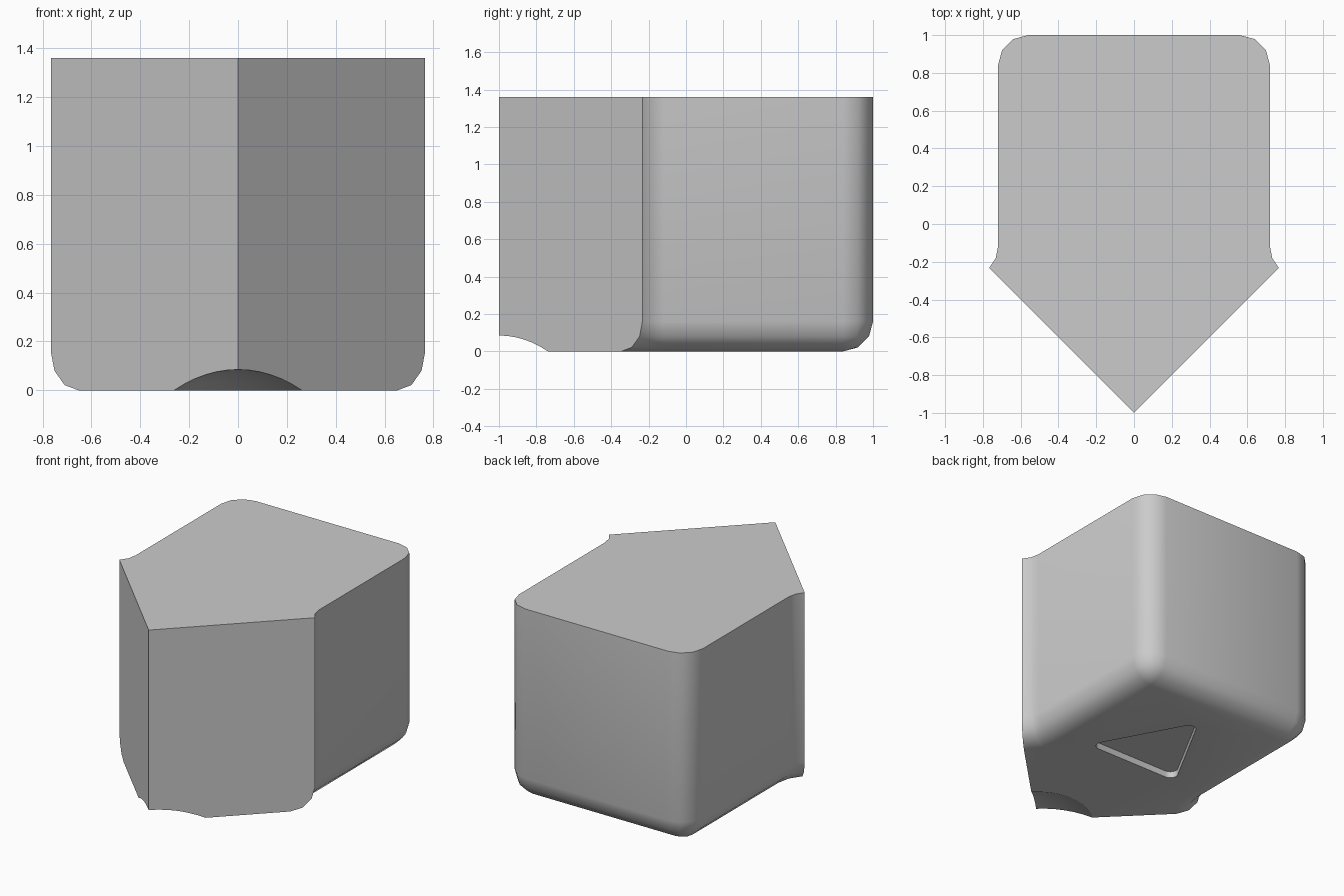
import bpy, bmesh
from math import sin, cos, pi, radians
from mathutils import Vector

if "Cube" in bpy.data.objects:
    bpy.data.objects.remove(bpy.data.objects["Cube"])

H, R, W = 1.36, 0.16, 0.72       # height, fillet radius, half width


def arc(cx, cy, r, a0, a1, n):
    return [(cx + r * cos(radians(a0 + (a1 - a0) * i / n)),
             cy + r * sin(radians(a0 + (a1 - a0) * i / n))) for i in range(n + 1)]


def outline(d):
    # mitred tip, flared inner corner, rounded back corner, then mirrored
    half = arc(W + R, -0.12, R + d, 225, 180, 2) + arc(W - R, 1 - R, R - d, 0, 90, 3)
    return [(0, -1)] + half + [(-x, y) for x, y in reversed(half)]


def make_object(name, bm):
    bmesh.ops.remove_doubles(bm, verts=bm.verts, dist=1e-5)
    bmesh.ops.recalc_face_normals(bm, faces=bm.faces)
    mesh = bpy.data.meshes.new(name)
    bm.to_mesh(mesh)
    bm.free()
    ob = bpy.data.objects.new(name, mesh)
    bpy.context.collection.objects.link(ob)
    return ob


def loft(name, levels):
    # skin stacked outlines (points, z) and cap both ends
    bm = bmesh.new()
    rings = [[bm.verts.new((x, y, z)) for x, y in pts] for pts, z in levels]
    for a, b in zip(rings, rings[1:]):
        for i in range(len(a)):
            j = (i + 1) % len(a)
            # the tip edge of the lowest cap is shared by every level
            bm.faces.new((a[i], a[j], b[j], b[i]))
    bm.faces.new(rings[0][::-1])
    bm.faces.new(rings[-1])
    return make_object(name, bm)


# Block with a filleted lower edge
levels = []
for i in range(4):
    t = pi / 2 * i / 3
    levels.append((outline(R * (1 - sin(t))), R * (1 - cos(t))))
levels.append((outline(0), H))
block = loft("corner_block", levels)

# Dish cutter under the front tip
bm = bmesh.new()
bmesh.ops.create_uvsphere(bm, u_segments=48, v_segments=42, radius=0.85)
bmesh.ops.translate(bm, verts=bm.verts, vec=(0, -1, 0.085 - 0.85))
dish = make_object("dish_cutter", bm)

# Rounded triangle cutter for the recess in the underside
corners = [Vector((0.37, -0.02)), Vector((0, 0.66)), Vector((-0.37, -0.02))]
tri, r = [], 0.05
for i, p in enumerate(corners):
    u = (corners[i - 1] - p).normalized()
    v = (corners[(i + 1) % 3] - p).normalized()
    half = u.angle(v) / 2
    c = p + (u + v).normalized() * r / sin(half)
    mid = (p - c).normalized()
    base = Vector((1, 0)).angle_signed(mid)
    spread = 90 - half * 180 / pi
    a = -base * 180 / pi
    tri += arc(c.x, c.y, r, a - spread, a + spread, 6)
recess = loft("recess_cutter", [(tri, -0.1), (tri, 0.045)])

# Cut the block, then drop the cutters
bpy.context.view_layer.objects.active = block
block.select_set(True)
for cutter in (dish, recess):
    cutter.hide_render = True
    mod = block.modifiers.new("cut", 'BOOLEAN')
    mod.operation = 'DIFFERENCE'
    mod.solver = 'EXACT'
    mod.object = cutter
    bpy.ops.object.modifier_apply(modifier=mod.name)
    bpy.data.objects.remove(cutter)

# Smooth fillets, crisp rim round the dish
bpy.ops.object.shade_smooth_by_angle(angle=radians(35))
bm = bmesh.new()
bm.from_mesh(block.data)
for e in bm.edges:
    if all(abs(v.co.z) < 1e-3 and (v.co.xy - Vector((0, -1))).length < 0.4 for v in e.verts):
        e.smooth = False
bm.to_mesh(block.data)
bm.free()
